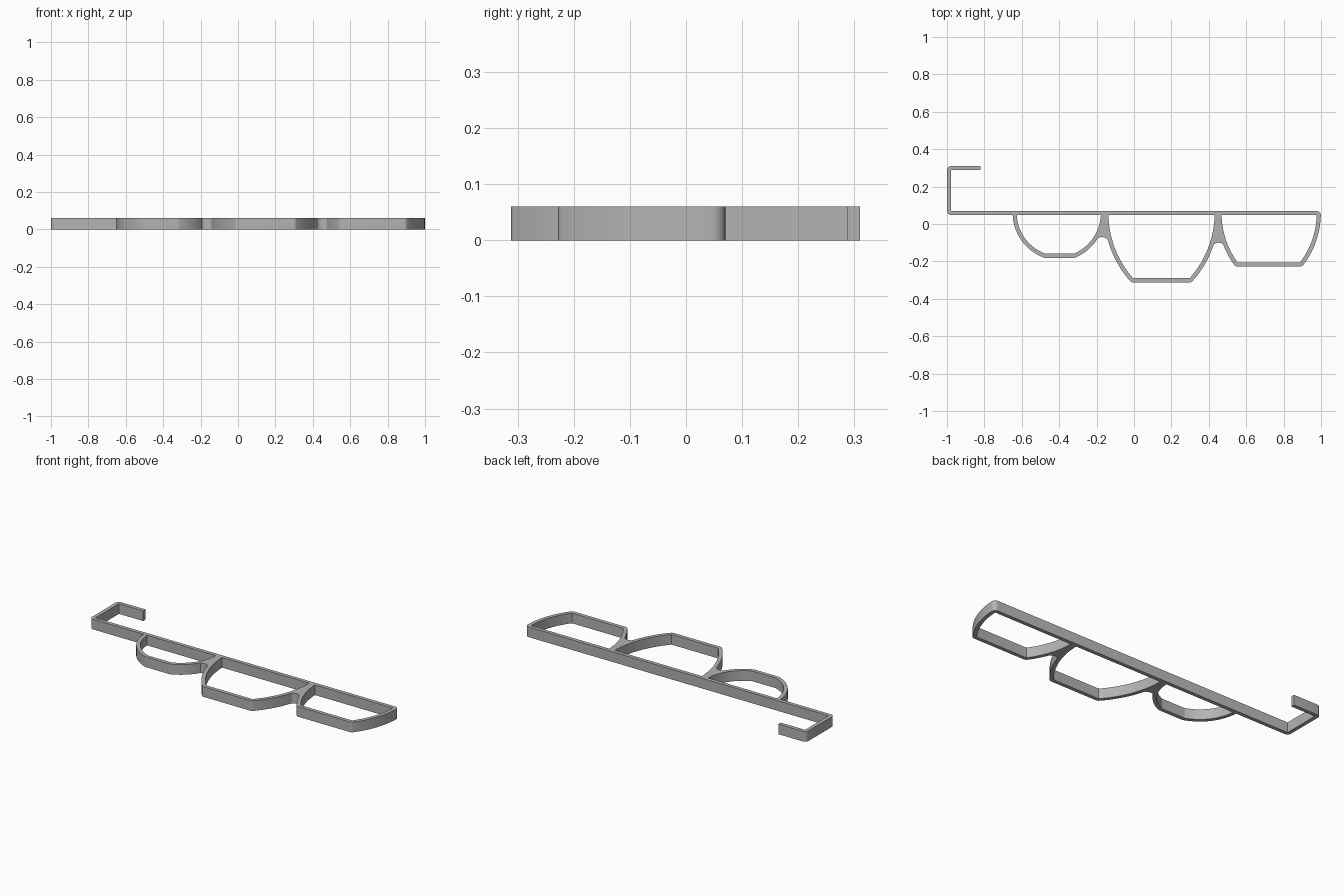
import bpy, bmesh, math
from mathutils import Vector

HEIGHT = 0.06
HALF = 0.011          # half of the wall thickness
BAR_Y = 0.059         # centreline of the long bar
BEND = 0.012          # centreline radius at bends

if "Cube" in bpy.data.objects:
    bpy.data.objects.remove(bpy.data.objects["Cube"])

grey = bpy.data.materials.new("plain grey")
grey.use_nodes = True
grey.diffuse_color = (0.45, 0.45, 0.45, 1)
grey.node_tree.nodes["Principled BSDF"].inputs["Base Color"].default_value = grey.diffuse_color


def wall(top_x, foot_x, foot_y, steps=14):
    """Arc leaving the bar at a right angle and curving in to the cup floor."""
    dx, dy = foot_x - top_x, BAR_Y - foot_y
    radius = (dx * dx + dy * dy) / (2 * abs(dx))
    sweep = math.asin(dy / radius)
    side = math.copysign(1, dx)
    return [Vector((top_x + side * radius * (1 - math.cos(sweep * i / steps)),
                    BAR_Y - radius * math.sin(sweep * i / steps)))
            for i in range(steps + 1)]


def round_bends(path, steps=6):
    """Replace every sharp bend of the path with a small arc."""
    out = [path[0]]
    for a, p, b in zip(path, path[1:], path[2:]):
        u, v = (p - a).normalized(), (b - p).normalized()
        turn = u.angle(v)
        if turn < math.radians(20):
            out.append(p)
            continue
        cut = BEND * math.tan(turn / 2)
        start, end = p - u * cut, p + v * cut
        centre = p + (v - u).normalized() * BEND / math.cos(turn / 2)
        for i in range(steps + 1):
            t = turn * i / steps
            ray = ((start - centre) * math.sin(turn - t) + (end - centre) * math.sin(t))
            out.append(centre + ray / math.sin(turn))
    return out + [path[-1]]


def finish(name, bm):
    """Extrude the flat faces to full height and make the object."""
    flat = bm.faces[:]
    made = bmesh.ops.extrude_face_region(bm, geom=flat, use_keep_orig=True)
    top = [g for g in made["geom"] if isinstance(g, bmesh.types.BMVert)]
    bmesh.ops.translate(bm, verts=top, vec=(0, 0, HEIGHT))
    bmesh.ops.recalc_face_normals(bm, faces=bm.faces[:])
    mesh = bpy.data.meshes.new(name)
    bm.to_mesh(mesh)
    bm.free()
    mesh.materials.append(grey)
    obj = bpy.data.objects.new(name, mesh)
    bpy.context.collection.objects.link(obj)
    bpy.ops.object.select_all(action='DESELECT')
    obj.select_set(True)
    bpy.context.view_layer.objects.active = obj
    bpy.ops.object.shade_smooth_by_angle(angle=math.radians(30))


def strip(name, path):
    """Band of constant thickness that follows the path."""
    path = round_bends(path)
    bm = bmesh.new()
    previous = None
    for i, p in enumerate(path):
        u = (p - path[i - 1]).normalized() if i else (path[1] - p).normalized()
        v = (path[i + 1] - p).normalized() if i + 1 < len(path) else u
        t = (u + v).normalized()
        off = Vector((-t.y, t.x)) * HALF / t.dot(u)
        pair = [bm.verts.new((*(p + s * off), 0)) for s in (1, -1)]
        if previous:
            bm.faces.new((previous[0], previous[1], pair[1], pair[0]))
        previous = pair
    finish(name, bm)


def web(name, left, right, end_y, apex_y, steps=10):
    """Solid wedge between two neighbouring walls, with a rounded notch below."""
    def at_height(side):
        for a, b in zip(side, side[1:]):
            if b.y <= end_y:
                return a.lerp(b, (a.y - end_y) / (a.y - b.y))
    a, b = at_height(left), at_height(right)
    mid, reach = (a + b) / 2, (b.x - a.x) / 2 - HALF
    notch = [mid + Vector((-reach * math.cos(math.pi * i / steps),
                           (apex_y - end_y) * math.sin(math.pi * i / steps)))
             for i in range(steps + 1)]
    outline = [p for p in left if p.y > end_y] + [a] + notch + [b]
    outline += [p for p in reversed(right) if p.y > end_y]
    bm = bmesh.new()
    bm.faces.new([bm.verts.new((*p, 0)) for p in outline])
    finish(name, bm)


# Cup walls
small_left = wall(-0.638, -0.475, -0.17)
small_right = wall(-0.166, -0.32, -0.17)
deep_left = wall(-0.148, -0.01, -0.301)
deep_right = wall(0.442, 0.302, -0.301)
wide_left = wall(0.457, 0.548, -0.217)
wide_right = wall(0.988, 0.893, -0.217)

# Hook, long bar and the wide cup are one continuous band
hook = [Vector(p) for p in ((-0.82, 0.299), (-0.989, 0.299), (-0.989, BAR_Y))]
strip("hook_bar_and_wide_cup", hook + wide_right + wide_left[::-1])

# Remaining cups
strip("small_cup", small_left + small_right[::-1])
strip("deep_cup", deep_left + deep_right[::-1])

# Filled webs between the cups
web("small_to_deep_web", small_right, deep_left, -0.095, -0.07)
web("deep_to_wide_web", deep_right, wide_left, -0.125, -0.1)
